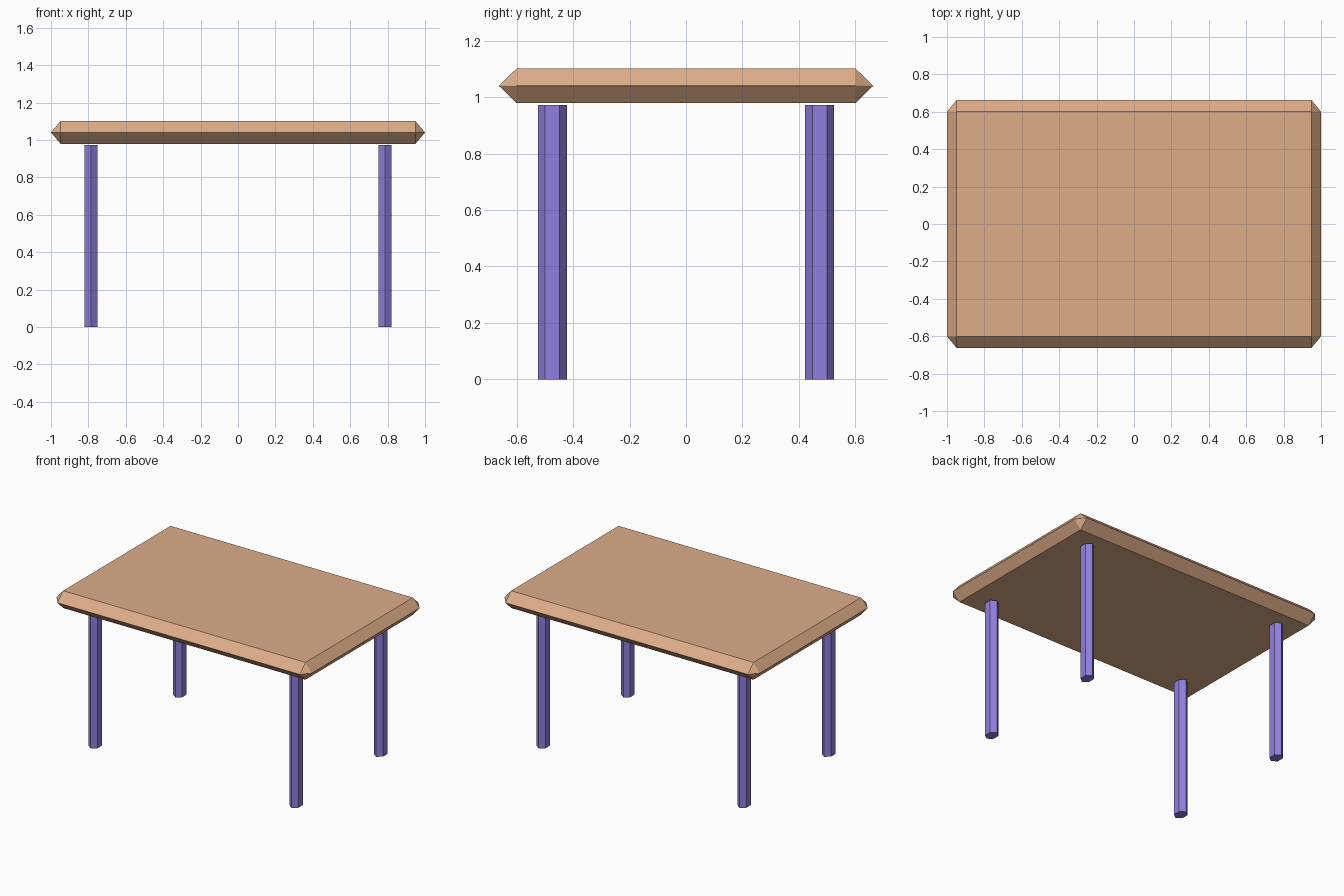
import bpy, math
from mathutils import Matrix

if "Cube" in bpy.data.objects:
    bpy.data.objects.remove(bpy.data.objects["Cube"])


def srgb(r, g, b):
    f = lambda c: c / 12.92 if c <= 0.04045 else ((c + 0.055) / 1.055) ** 2.4
    return (f(r / 255), f(g / 255), f(b / 255), 1)


def material(name, colour):
    m = bpy.data.materials.new(name)
    m.diffuse_color = colour
    m.use_nodes = True
    m.node_tree.nodes["Principled BSDF"].inputs["Base Color"].default_value = m.diffuse_color
    return m


wood = material("tan wood", srgb(222, 173, 136))
purple = material("purple", srgb(145, 126, 221))

# Tabletop: box whose bevel meets at mid height, giving a pointed rim
T = 0.122
bpy.ops.mesh.primitive_cube_add(size=1, location=(0, 0, 1.04))
top = bpy.context.object
top.name = "tabletop"
# Built at uniform bevel width, then stretched so the x rim is narrower
SX, SY = 0.85, 1.03
top.data.transform(Matrix.Diagonal((2 / SX, 1.326 / SY, T, 1)))
top.scale = (SX, SY, 1)
bevel = top.modifiers.new("rim", 'BEVEL')
bevel.width = T / 2 - 0.0002
bevel.segments = 1
top.data.materials.append(wood)

# Legs: slightly flattened hexagonal posts stopping just under the top
for xn, sx in (("left", -1), ("right", 1)):
    for yn, sy in (("front", -1), ("back", 1)):
        bpy.ops.mesh.primitive_cylinder_add(
            vertices=6, radius=0.0515, depth=0.972,
            location=(sx * 0.786, sy * 0.473, 0.486))
        leg = bpy.context.object
        leg.name = f"{yn}_{xn}_leg"
        leg.scale = (0.785, 1, 1)
        leg.data.materials.append(purple)
